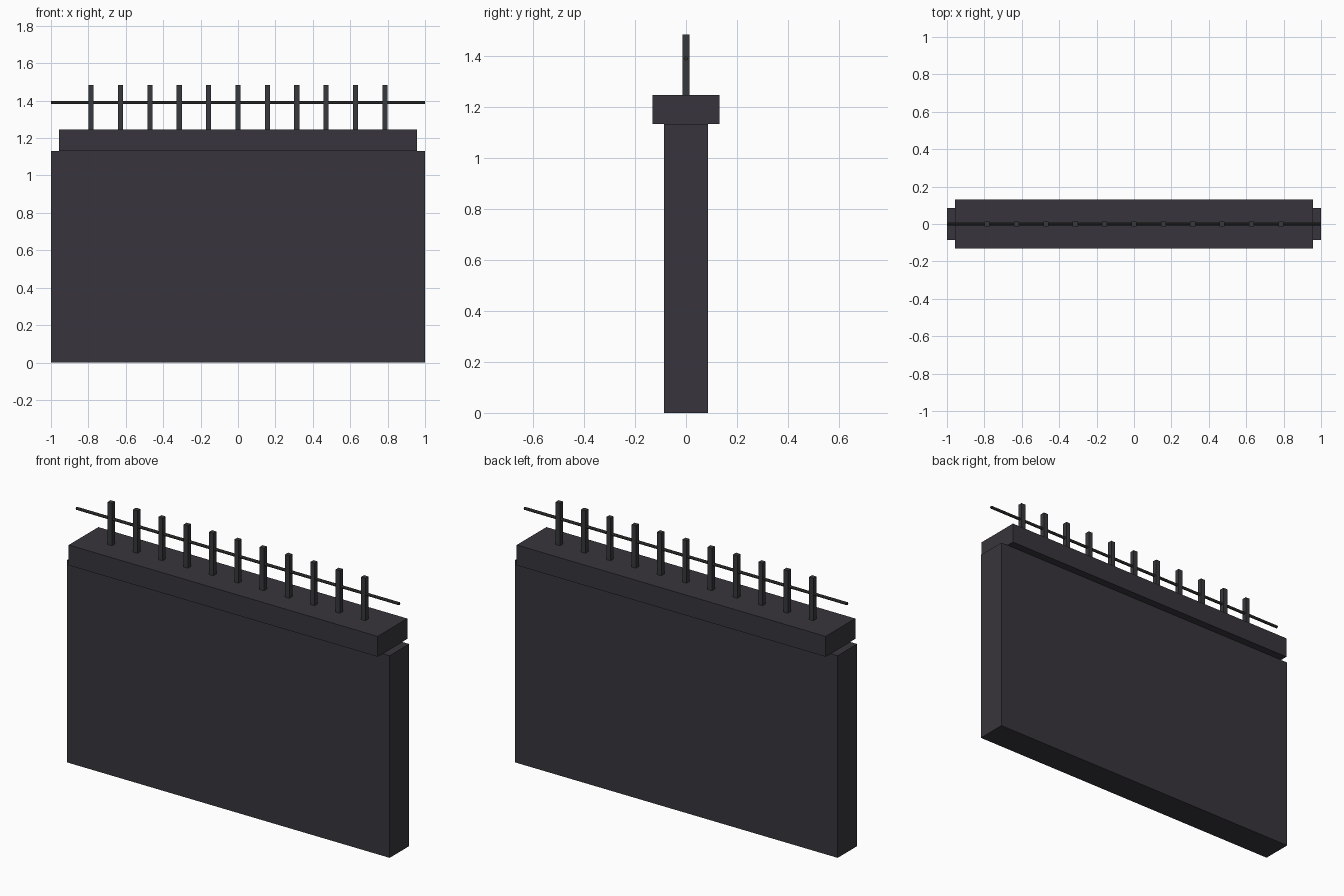
import bpy
import math

if "Cube" in bpy.data.objects:
    bpy.data.objects.remove(bpy.data.objects["Cube"])


def material(name, rgb):
    m = bpy.data.materials.new(name)
    m.diffuse_color = (*rgb, 1.0)
    m.use_nodes = True
    m.node_tree.nodes["Principled BSDF"].inputs["Base Color"].default_value = m.diffuse_color
    return m


stone = material("dark stone", (0.039, 0.036, 0.045))
iron = material("dark iron", (0.039, 0.040, 0.045))
wire = material("rail iron", (0.030, 0.033, 0.028))


def box(name, half_x, half_y, z0, z1, mat, x=0.0):
    bpy.ops.mesh.primitive_cube_add(size=1, location=(x, 0, (z0 + z1) / 2))
    o = bpy.context.object
    o.name = name
    o.scale = (half_x * 2, half_y * 2, z1 - z0)
    bpy.ops.object.transform_apply(location=False, rotation=False, scale=True)
    o.data.materials.append(mat)
    return o


# Wall slab and overhanging coping
box("wall", 1.0, 0.086, 0.0, 1.132, stone)
box("coping", 0.957, 0.131, 1.132, 1.246, stone)

# Row of square fence posts
for i in range(-5, 6):
    box(f"post_{i + 6}", 0.0135, 0.0135, 1.246, 1.484, iron, x=i * 0.157)

# Round rail threaded through the posts
bpy.ops.mesh.primitive_cylinder_add(vertices=12, radius=0.008, depth=2.0,
                                    location=(0, 0, 1.39),
                                    rotation=(0, math.pi / 2, 0))
rail = bpy.context.object
rail.name = "rail"
rail.data.materials.append(wire)
bpy.ops.object.shade_smooth_by_angle()
